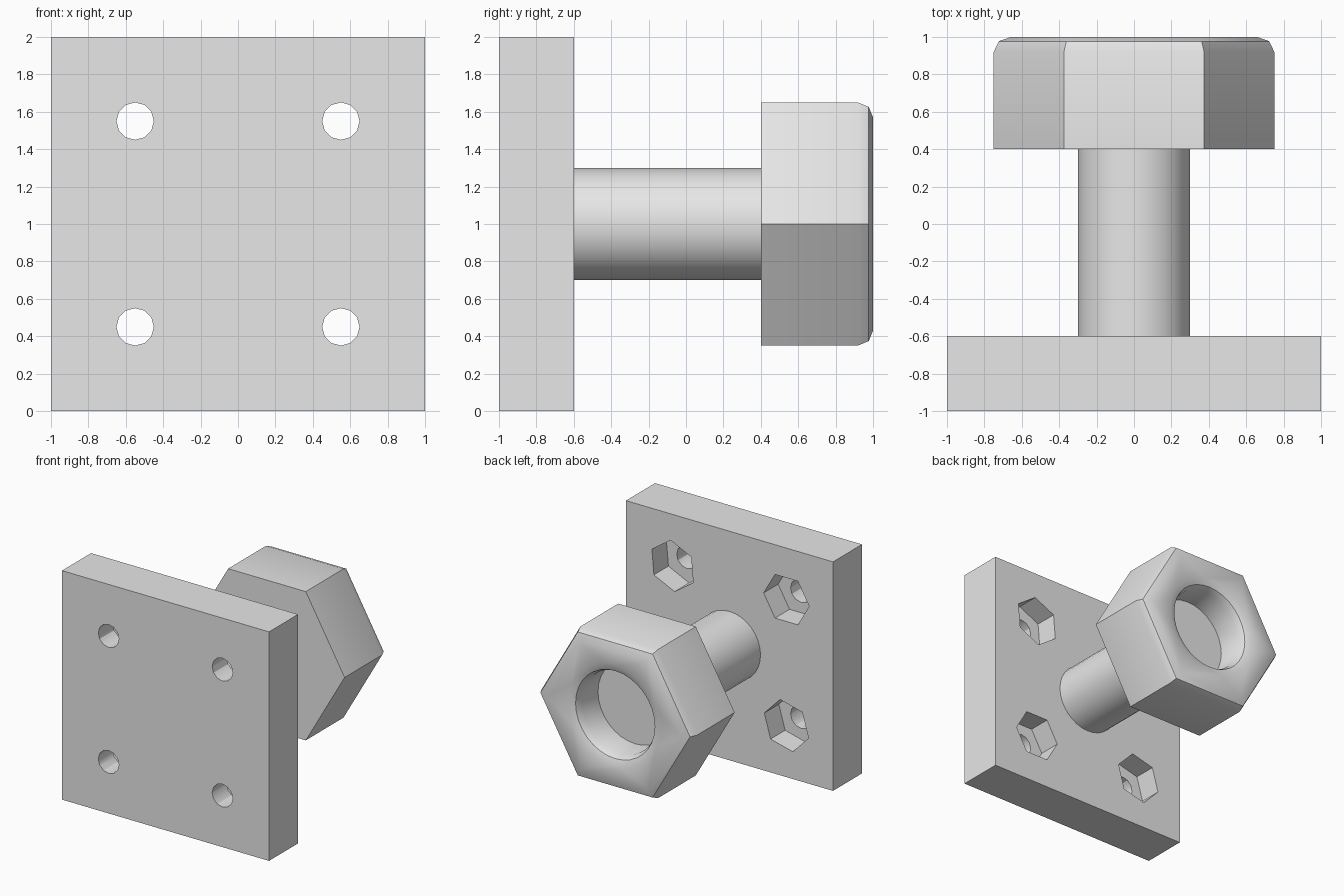
import bpy, bmesh
from math import sin, cos, pi, radians

if "Cube" in bpy.data.objects:
    bpy.data.objects.remove(bpy.data.objects["Cube"], do_unlink=True)

grey = bpy.data.materials.new("grey_metal")
grey.use_nodes = True
colour = (0.8, 0.8, 0.8, 1)
grey.diffuse_color = colour
grey.node_tree.nodes["Principled BSDF"].inputs["Base Color"].default_value = colour


def lathe(name, profile, sides, x=0, z=1, turn=0):
    """Closed solid around the y axis from (radius, y) points."""
    bm = bmesh.new()
    rings = []
    for r, y in profile:
        angles = [2 * pi * i / sides + radians(turn) for i in range(sides)]
        rings.append([bm.verts.new((x + r * cos(a), y, z + r * sin(a))) for a in angles])
    for low, high in zip(rings, rings[1:]):
        for i in range(sides):
            j = (i + 1) % sides
            bm.faces.new((low[i], low[j], high[j], high[i]))
    bm.faces.new(rings[0])
    bm.faces.new(rings[-1])
    bmesh.ops.recalc_face_normals(bm, faces=bm.faces)
    mesh = bpy.data.meshes.new(name)
    bm.to_mesh(mesh)
    bm.free()
    mesh.materials.append(grey)
    obj = bpy.data.objects.new(name, mesh)
    bpy.context.collection.objects.link(obj)
    return obj


def cut(target, cutter):
    """Subtract the cutter, then remove it."""
    mod = target.modifiers.new("cut", "BOOLEAN")
    mod.operation = "DIFFERENCE"
    mod.solver = "EXACT"
    mod.object = cutter
    cutter.hide_render = True
    bpy.context.view_layer.objects.active = target
    bpy.ops.object.modifier_apply(modifier=mod.name)
    bpy.data.objects.remove(cutter, do_unlink=True)


def smooth(obj):
    bpy.ops.object.select_all(action="DESELECT")
    obj.select_set(True)
    bpy.context.view_layer.objects.active = obj
    bpy.ops.object.shade_smooth_by_angle(angle=radians(30))


# Mounting plate with four bolt holes and hexagonal nut pockets
bpy.ops.mesh.primitive_cube_add(size=1, location=(0, -0.8, 1))
plate = bpy.context.object
plate.name = "mounting_plate"
plate.scale = (2, 0.4, 2)
bpy.ops.object.transform_apply(location=True, scale=True)
plate.data.materials.append(grey)
pocket_turns = {(1, 1): 25, (-1, 1): 0, (1, -1): 0, (-1, -1): 14}
for (sx, sz), turn in pocket_turns.items():
    x, z = 0.55 * sx, 1 + 0.55 * sz
    cut(plate, lathe("hole_cutter", [(0.1, -1.1), (0.1, -0.5)], 12, x, z))
    cut(plate, lathe("pocket_cutter", [(0.22, -0.8), (0.22, -0.5)], 6, x, z, turn))

# Round shaft
shaft = lathe("shaft", [(0.3, -0.6), (0.3, 0.4)], 32)

# Hexagonal head with a rounded outer edge and a recessed bore
head = lathe("hex_head", [(0.75, 0.4), (0.75, 0.92), (0.723, 0.977), (0.658, 1)], 6)
cut(head, lathe("bore_cutter", [(0.36, 0.7), (0.36, 0.92), (0.383, 0.977),
                                (0.44, 1), (0.44, 1.1)], 32))

for part in (plate, shaft, head):
    smooth(part)
